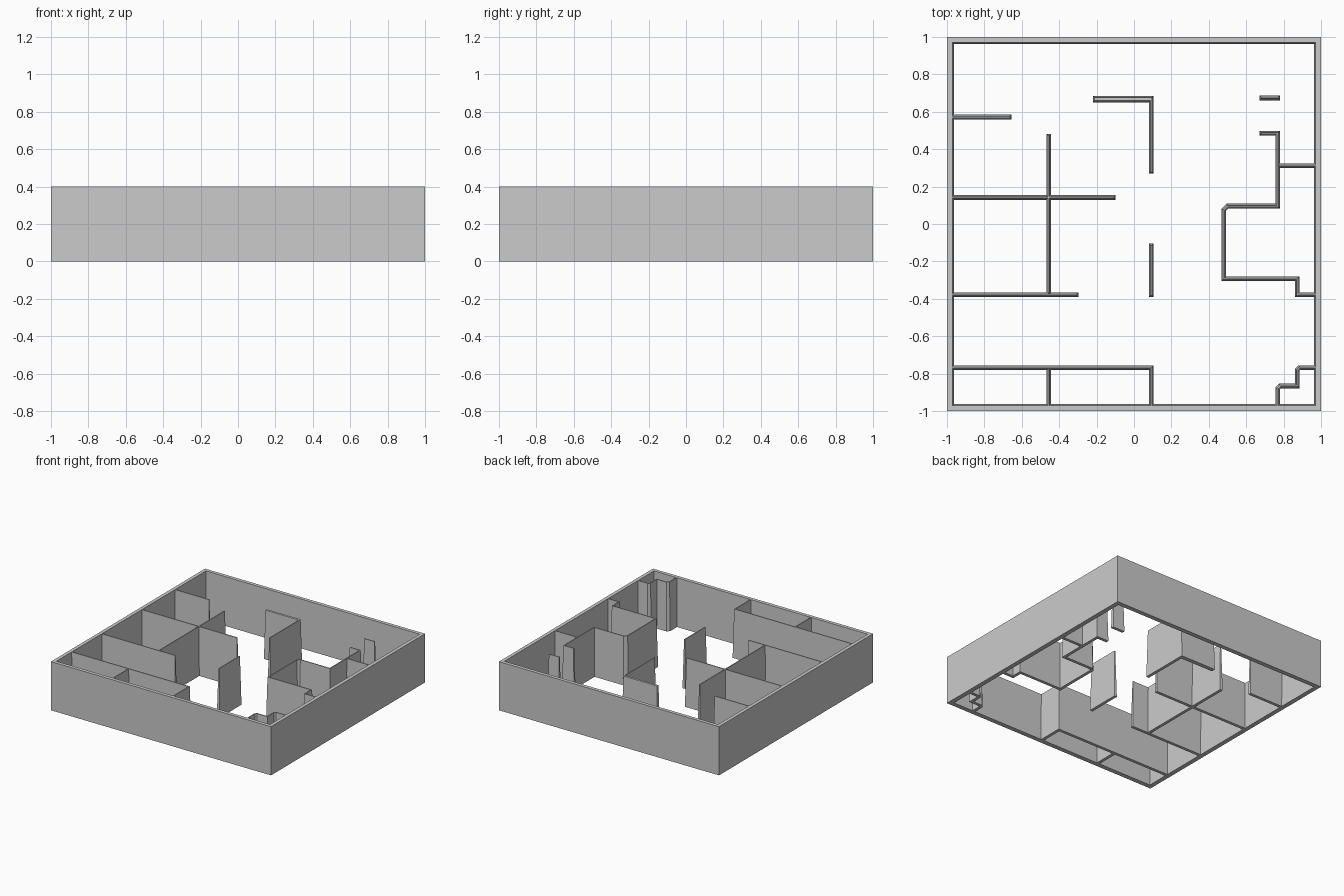
import bpy
import bmesh
from mathutils import Vector

if "Cube" in bpy.data.objects:
    bpy.data.objects.remove(bpy.data.objects["Cube"])

HEIGHT = 0.4
OUT = 0.98            # partitions end inside the outer wall
FOOT, CREST = 0.0125, 0.004   # half thickness at the bottom and top

grey = bpy.data.materials.new("plain grey")
grey.use_nodes = True
colour = (0.6, 0.6, 0.6, 1)
grey.diffuse_color = colour
grey.node_tree.nodes["Principled BSDF"].inputs["Base Color"].default_value = colour


def finish(name, bm):
    bmesh.ops.recalc_face_normals(bm, faces=bm.faces)
    mesh = bpy.data.meshes.new(name)
    bm.to_mesh(mesh)
    bm.free()
    mesh.materials.append(grey)
    bpy.context.collection.objects.link(bpy.data.objects.new(name, mesh))


def outer_wall():
    # Square frame: upright outside, slightly sloped inside
    bm = bmesh.new()
    profile = [(1, 0), (1, HEIGHT), (0.971, HEIGHT), (0.962, 0)]
    corners = [(-1, -1), (1, -1), (1, 1), (-1, 1)]
    rings = [[bm.verts.new((sx * r, sy * r, z)) for r, z in profile]
             for sx, sy in corners]
    for i in range(4):
        a, b = rings[i], rings[(i + 1) % 4]
        for j in range(4):
            k = (j + 1) % 4
            bm.faces.new((a[j], b[j], b[k], a[k]))
    finish("outer_wall", bm)


def partition(name, points, extra=0.0):
    # Tapered wall swept along a path with mitred corners
    bm = bmesh.new()
    pts = [Vector(p) for p in points]
    dirs = [(b - a).normalized() for a, b in zip(pts, pts[1:])]
    rings = []
    for i, p in enumerate(pts):
        before, after = dirs[max(i - 1, 0)], dirs[min(i, len(dirs) - 1)]
        n1 = Vector((-before.y, before.x))
        n2 = Vector((-after.y, after.x))
        side = (n1 + n2) / (1 + n1.dot(n2))
        slope = FOOT - CREST
        inset = Vector((0, 0))
        if i == 0:
            inset = after * slope
        elif i == len(pts) - 1:
            inset = -before * slope
        ring = []
        for sign, half, z, shift in ((-1, FOOT, 0, 0), (1, FOOT, 0, 0),
                                     (1, CREST, HEIGHT, 1), (-1, CREST, HEIGHT, 1)):
            q = p + side * sign * (half + extra) + inset * shift
            ring.append(bm.verts.new((q.x, q.y, z)))
        rings.append(ring)
    for a, b in zip(rings, rings[1:]):
        for j in range(4):
            k = (j + 1) % 4
            bm.faces.new((a[j], b[j], b[k], a[k]))
    bm.faces.new(rings[0])
    bm.faces.new(rings[-1])
    finish(name, bm)


outer_wall()

# Left-hand rooms
partition("back_stub_wall", [(-OUT, 0.572), (-0.655, 0.572)])
partition("middle_cross_wall", [(-OUT, 0.142), (-0.098, 0.142)])
partition("front_cross_wall", [(-OUT, -0.378), (-0.297, -0.378)])
partition("room_divider", [(-0.455, 0.482), (-0.455, -0.378)])

# Front closets
partition("closet_wall", [(-OUT, -0.768), (0.093, -0.768), (0.093, -OUT)])
partition("closet_divider", [(-0.455, -0.768), (-0.455, -OUT)])

# Central walls
partition("centre_front_wall", [(0.093, -0.39), (0.093, -0.105)])
partition("centre_back_wall", [(0.093, 0.27), (0.093, 0.683)])
partition("thick_back_wall", [(-0.22, 0.668), (0.104, 0.668)], 0.005)

# Right-hand rooms
partition("door_stub", [(0.67, 0.674), (0.78, 0.674)])
partition("stepped_wall", [(0.67, 0.486), (0.768, 0.486), (0.768, 0.096),
                           (0.5, 0.096), (0.48, 0.076), (0.48, -0.293),
                           (0.872, -0.293), (0.872, -0.378), (OUT, -0.378)])
partition("side_divider", [(0.768, 0.312), (OUT, 0.312)])

# Stepped enclosure in the front corner
partition("corner_enclosure", [(OUT, -0.768), (0.885, -0.768), (0.872, -0.781),
                               (0.872, -0.866), (0.781, -0.866),
                               (0.768, -0.879), (0.768, -OUT)])
